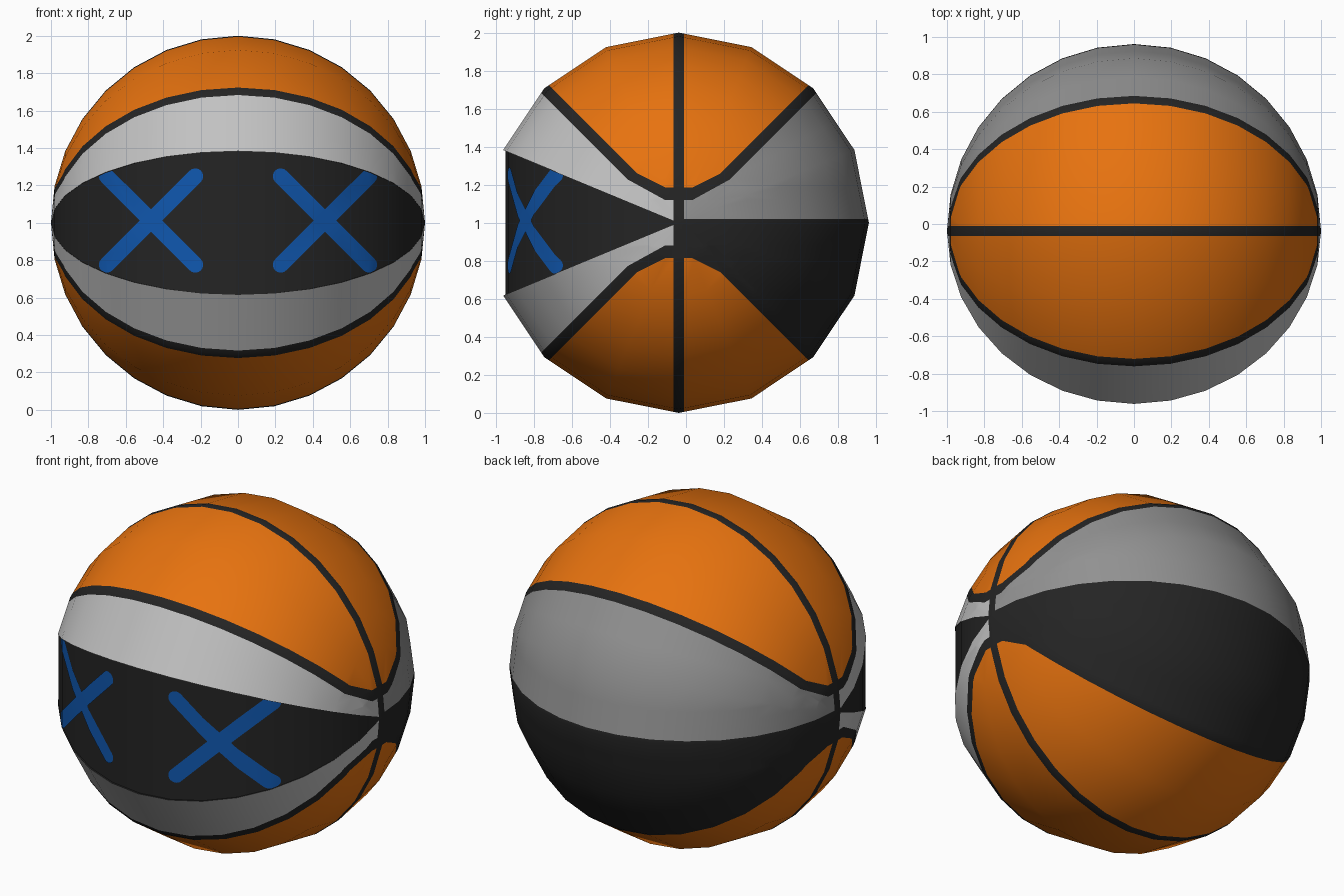
import bpy, bmesh, math
from mathutils import Matrix, Vector

if "Cube" in bpy.data.objects:
    bpy.data.objects.remove(bpy.data.objects["Cube"])

CY, CZ = -0.038, 1.0            # ball centre
N = 16                          # sides around the x axis, and rings along it
C, S = math.cos(math.pi / 8), math.sin(math.pi / 8)
RINGS = [(-math.cos(math.pi * i / N), math.sin(math.pi * i / N)) for i in range(N + 1)]


def srgb(*c):
    return [((v / 255 + 0.055) / 1.055) ** 2.4 if v > 10 else v / 3295 for v in c] + [1]


def material(name, *c):
    m = bpy.data.materials.new(name)
    m.diffuse_color = srgb(*c)
    m.use_nodes = True
    m.node_tree.nodes["Principled BSDF"].inputs["Base Color"].default_value = m.diffuse_color
    return m


orange = material("orange", 232, 115, 15)
dark = material("charcoal", 36, 36, 36)
white = material("light_grey", 194, 194, 194)
grey = material("mid_grey", 146, 146, 146)
blue = material("blue", 16, 88, 176)


def finish(name, bm, mats):
    me = bpy.data.meshes.new(name)
    bm.to_mesh(me)
    bm.free()
    ob = bpy.data.objects.new(name, me)
    bpy.context.collection.objects.link(ob)
    for m in mats:
        me.materials.append(m)
    ob.location = (0, CY, CZ)
    bpy.ops.object.select_all(action='DESELECT')
    bpy.context.view_layer.objects.active = ob
    ob.select_set(True)
    bpy.ops.object.shade_smooth_by_angle(angle=math.radians(40))
    return ob


def cut(bm, co, no, test=lambda c: True):
    faces = [f for f in bm.faces if test(f.calc_center_median())]
    geom = set(faces)
    for f in faces:
        geom.update(f.edges, f.verts)
    bmesh.ops.bisect_plane(bm, geom=list(geom), plane_co=co, plane_no=no, dist=1e-5)


# Seam edges seen along x, as maxima of lines (slope, height)
OUTER = [(0, 0.185), (0.5, 0.15), (1, 0.04)]
INNER = [(0, 0.12), (0.55, 0.08), (1, -0.04)]
HALF = 0.027                    # half width of the middle seam


def edge(lines, a):
    return max(m * a + b for m, b in lines)


# Ball: sphere with poles on x and an open mouth at the front
bm = bmesh.new()
bmesh.ops.create_uvsphere(bm, u_segments=N, v_segments=N, radius=1,
                          matrix=Matrix.Rotation(math.pi / 2, 4, 'Y'))
mouth = [f for f in bm.faces
         if f.calc_center_median().y < 0
         and abs(f.calc_center_median().z) < -f.calc_center_median().y * S / C * 0.98]
bmesh.ops.delete(bm, geom=mouth, context='FACES')

# Cut the seam borders into the surface
for s in (-1, 1):
    cut(bm, (0, s * HALF, 0), (0, 1, 0))
    for t in (-1, 1):
        for m, b in OUTER + INNER:
            cut(bm, (0, 0, t * b), (0, -s * t * m, 1),
                lambda c: c.y * s > 0 and c.z * t > 0)
cut(bm, (0, 0, 0.02), (0, 0, 1), lambda c: c.y > 0)

# Colour panels: 0 orange, 1 charcoal, 2 light grey, 3 mid grey
for f in bm.faces:
    c = f.calc_center_median()
    a, h = abs(c.y), abs(c.z)
    if a < HALF:
        f.material_index = 1
    elif h > edge(OUTER, a):
        f.material_index = 0
    elif h > edge(INNER, a):
        f.material_index = 1
    elif c.y < 0:
        f.material_index = 2
    else:
        f.material_index = 3 if c.z > 0.02 else 1

# Inner rim of the mouth
rim = bmesh.ops.extrude_edge_only(bm, edges=[e for e in bm.edges if e.is_boundary])
for g in rim["geom"]:
    if isinstance(g, bmesh.types.BMVert):
        g.co.x *= 0.985
        g.co.y *= 0.97
    elif isinstance(g, bmesh.types.BMFace):
        g.material_index = 1
finish("ball_shell", bm, [orange, dark, white, grey])

# Mouth panel: upright strip, slightly recessed
DEPTH = C * 0.987
bm = bmesh.new()
cols = [[bm.verts.new((x, -r * DEPTH, k * r * S)) for k in (-1, 1)] for x, r in RINGS]
for p, q in zip(cols, cols[1:]):
    bm.faces.new((p[0], q[0], q[1], p[1]))
bmesh.ops.remove_doubles(bm, verts=bm.verts[:], dist=1e-5)
finish("face_panel", bm, [dark])


def ring_radius(x):
    for (x0, r0), (x1, r1) in zip(RINGS, RINGS[1:]):
        if x <= x1:
            return r0 + (r1 - r0) * (x - x0) / (x1 - x0)
    return 0


def cross_eye(name, cx, cz=0.012, length=0.335, w=0.042):
    """Rounded cross laid on the face panel and trimmed by its edge."""
    bm = bmesh.new()

    def pt(ang, d, base=(0, 0)):
        return (cx + base[0] + d * math.cos(ang), 0, cz + base[1] + d * math.sin(ang))

    quarter = math.pi / 2
    corners = [pt(k * quarter, w * math.sqrt(2)) for k in range(4)]
    shapes = [corners]
    for k in range(4):
        ang = math.pi / 4 + k * quarter
        tip = (length * math.cos(ang), length * math.sin(ang))
        arc = [pt(ang - quarter + math.pi * i / 10, w, tip) for i in range(11)]
        shapes.append([corners[k]] + arc + [corners[(k + 1) % 4]])
    for sh in shapes:
        bm.faces.new([bm.verts.new(p) for p in sh])
    for x, r in RINGS[1:-1]:
        cut(bm, (x, 0, 0), (1, 0, 0))
    bmesh.ops.remove_doubles(bm, verts=bm.verts[:], dist=1e-5)
    for v in bm.verts:
        r = ring_radius(v.co.x)
        lim = r * S * 0.985
        v.co.z = max(-lim, min(lim, v.co.z))
        v.co.y = -r * DEPTH - 0.005
    finish(name, bm, [blue])


cross_eye("left_eye", -0.465)
cross_eye("right_eye", 0.465)
